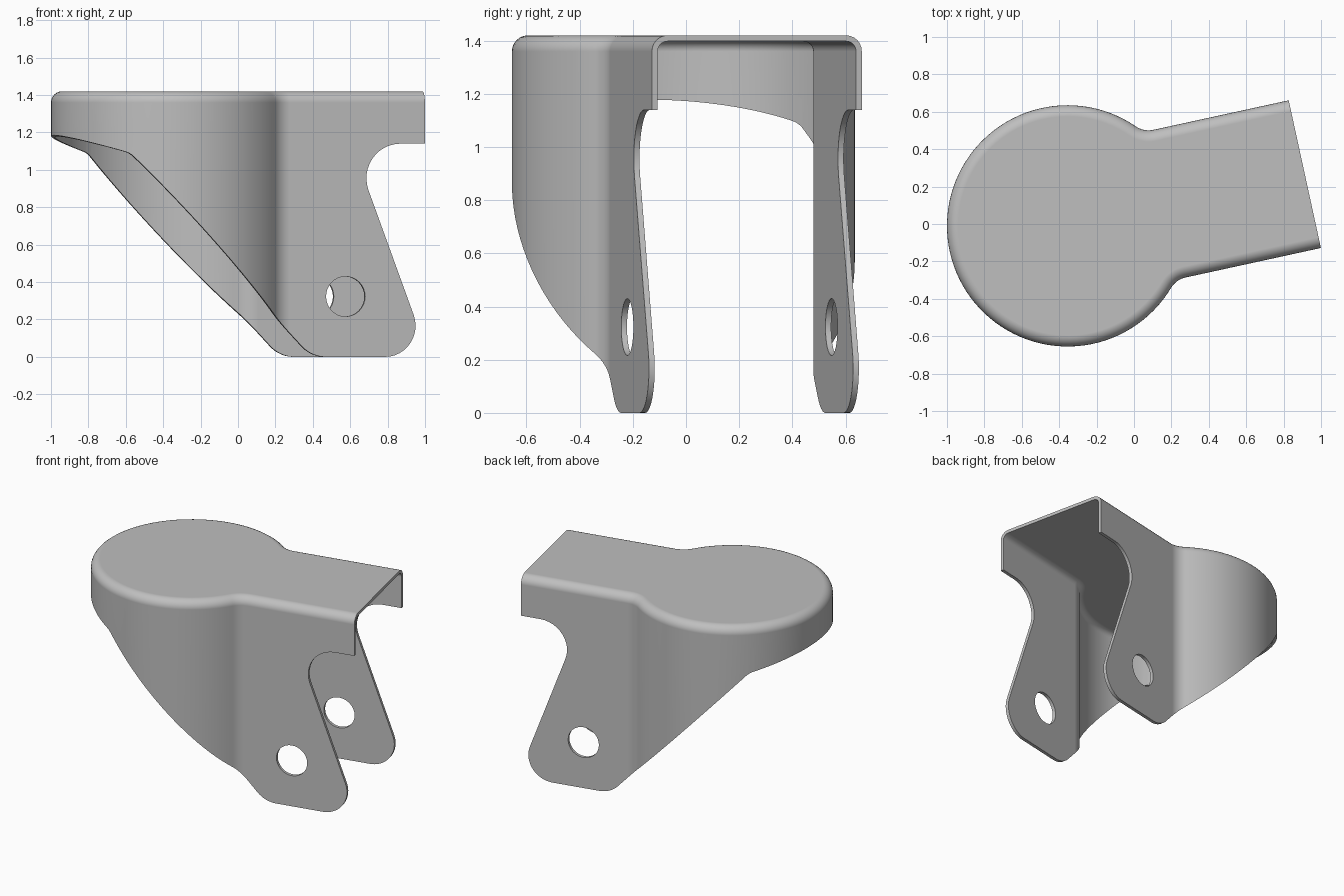
import bpy, bmesh, math
from mathutils import Vector

cube = bpy.data.objects.get("Cube")
if cube:
    bpy.data.objects.remove(cube, do_unlink=True)

TOP = 1.42        # overall height
WALL = 0.022      # sheet thickness
EDGE = 0.06       # rounded top edge
RADIUS = 0.645    # round end
HALF = 0.404      # half width of the straight channel
BLEND = 0.12      # concave blend between round end and channel
LENGTH = 1.298    # open end of the channel


def arc(cx, cy, r, a0, a1, n):
    return [(cx + r * math.cos(a0 + (a1 - a0) * i / n),
             cy + r * math.sin(a0 + (a1 - a0) * i / n)) for i in range(n + 1)]


def outline(d, end):
    """Keyhole plan shape, inset by d."""
    cv = -(HALF + BLEND)
    cu = math.sqrt((RADIUS + BLEND) ** 2 - cv ** 2)
    half = [(end, d - HALF)]
    half += arc(cu, cv, BLEND + d, math.pi / 2, math.atan2(-cv, -cu), 8)
    half += arc(0, 0, RADIUS - d, math.atan2(cv, cu), -math.pi, 40)[1:]
    return half + [(u, -v) for u, v in reversed(half[:-1])]


def loft(name, rings):
    """Closed solid through rings of equal point count."""
    bm = bmesh.new()
    loops = [[bm.verts.new(p) for p in ring] for ring in rings]
    for a, b in zip(loops, loops[1:]):
        for i in range(len(a)):
            j = (i + 1) % len(a)
            bm.faces.new((a[i], a[j], b[j], b[i]))
    bm.faces.new(loops[0])
    bm.faces.new(loops[-1])
    bmesh.ops.recalc_face_normals(bm, faces=bm.faces)
    mesh = bpy.data.meshes.new(name)
    bm.to_mesh(mesh)
    bm.free()
    ob = bpy.data.objects.new(name, mesh)
    bpy.context.collection.objects.link(ob)
    return ob


def body(name, inset, bottom, end):
    """Keyhole block with a rounded top edge."""
    r, top = EDGE - inset, TOP - inset
    steps = [(inset, bottom)]
    for i in range(7):
        a = math.pi / 2 * i / 6
        steps.append((inset + r * (1 - math.cos(a)), top - r + r * math.sin(a)))
    return loft(name, [[(u, v, z) for u, v in outline(d, end)] for d, z in steps])


def rounded(corners):
    """Polygon with a radius at each corner."""
    pts = []
    for i, (x, y, r) in enumerate(corners):
        p = Vector((x, y))
        if r == 0:
            pts.append((x, y))
            continue
        a = (Vector(corners[i - 1][:2]) - p).normalized()
        b = (Vector(corners[(i + 1) % len(corners)][:2]) - p).normalized()
        h = a.angle(b) / 2
        c = p + (a + b).normalized() * r / math.sin(h)
        s, e = p + a * r / math.tan(h) - c, p + b * r / math.tan(h) - c
        a0 = math.atan2(s.y, s.x)
        turn = (math.atan2(e.y, e.x) - a0 + math.pi) % (2 * math.pi) - math.pi
        pts += arc(c.x, c.y, r, a0, a0 + turn, 12)
    return pts


def prism(name, pts):
    """Side profile extruded across the part."""
    return loft(name, [[(u, v, z) for u, z in pts] for v in (-1, 1)])


def boolean(target, cutter, operation):
    cutter.hide_render = True
    mod = target.modifiers.new(cutter.name, 'BOOLEAN')
    mod.operation, mod.solver, mod.object = operation, 'EXACT', cutter
    bpy.ops.object.modifier_apply(modifier=mod.name)
    bpy.data.objects.remove(cutter, do_unlink=True)


# Sheet cover: hollow keyhole block trimmed to the side profile
cover = body("bracket_cover", 0, -0.1, LENGTH)
bpy.ops.object.select_all(action='DESELECT')
bpy.context.view_layer.objects.active = cover
cover.select_set(True)

boolean(cover, body("hollow", WALL, -0.2, LENGTH + 0.2), 'DIFFERENCE')

# Sloped underside, rounded legs and end notch
profile = rounded([(-0.9, 1.266, 0), (-0.345, 1.09, 0.1), (0.678, 0, 0.18),
                   (1.32, 0, 0.167), (0.897, 1.14, 0.185), (1.6, 1.14, 0),
                   (1.6, 1.6, 0), (-0.9, 1.6, 0)])
boolean(cover, prism("side_profile", profile), 'INTERSECT')

# Pin holes through both legs
hole = arc(0.864, 0.323, 0.107, 0, 2 * math.pi, 32)[:-1]
boolean(cover, prism("pin_hole", hole), 'DIFFERENCE')

# Grey metal
metal = bpy.data.materials.new("grey_metal")
metal.use_nodes = True
colour = (0.52, 0.52, 0.52, 1)
metal.diffuse_color = colour
metal.node_tree.nodes["Principled BSDF"].inputs["Base Color"].default_value = colour
cover.data.materials.clear()
cover.data.materials.append(metal)

# Placement and shading
cover.location = (-0.355, -0.01, 0)
cover.rotation_euler.z = math.radians(12.3)
bpy.ops.object.shade_smooth_by_angle(angle=math.radians(30))
weighted = cover.modifiers.new("weighted_normals", 'WEIGHTED_NORMAL')
weighted.keep_sharp = True
